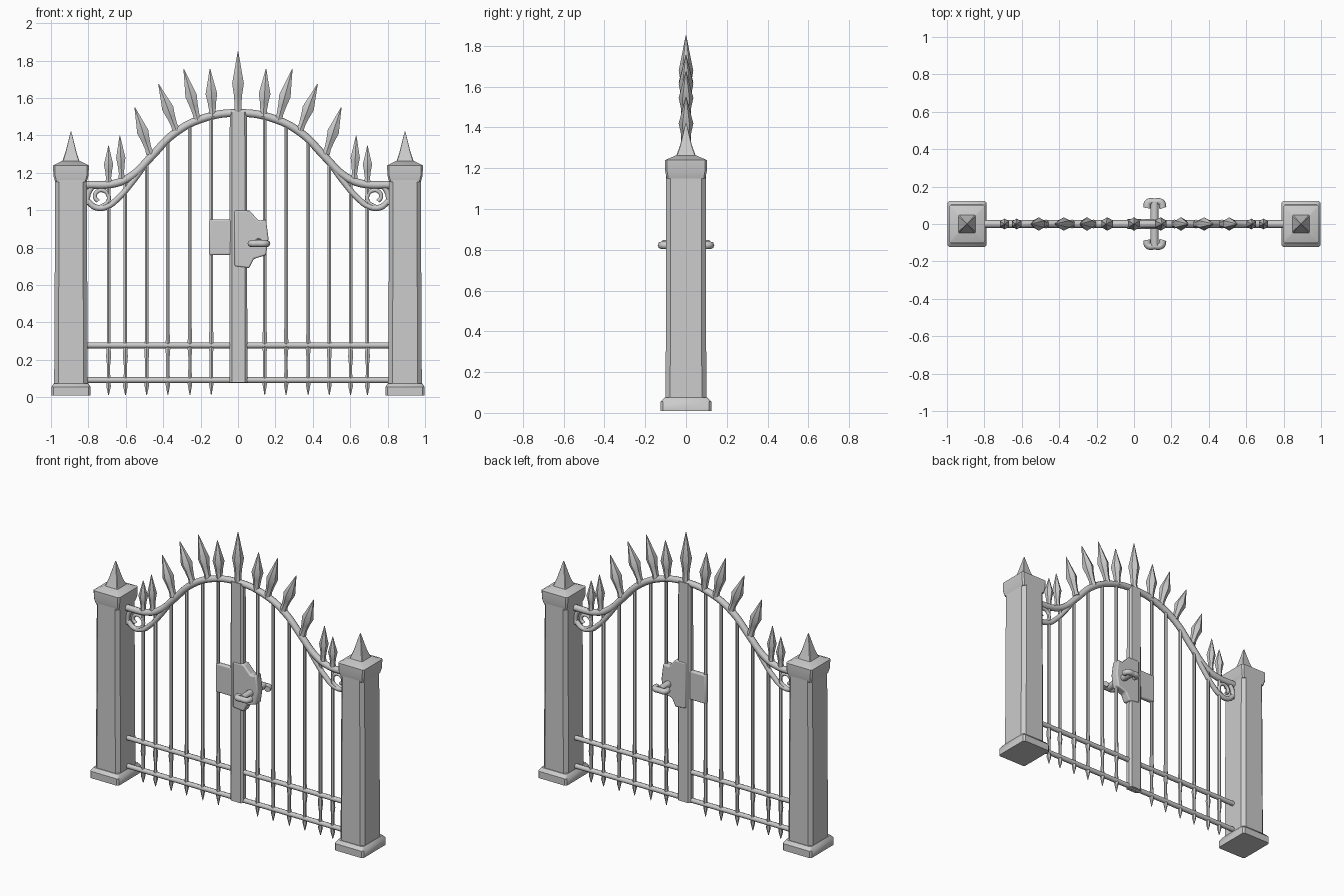
import bpy, bmesh, math
from mathutils import Vector

if "Cube" in bpy.data.objects:
    bpy.data.objects.remove(bpy.data.objects["Cube"], do_unlink=True)

GREY = (0.6, 0.6, 0.6, 1)
iron = bpy.data.materials.new("plain grey")
iron.use_nodes = True
iron.diffuse_color = GREY
iron.node_tree.nodes["Principled BSDF"].inputs["Base Color"].default_value = GREY


def finish(name, bm, angle=40):
    bmesh.ops.recalc_face_normals(bm, faces=bm.faces)
    mesh = bpy.data.meshes.new(name)
    bm.to_mesh(mesh)
    bm.free()
    mesh.materials.append(iron)
    obj = bpy.data.objects.new(name, mesh)
    bpy.context.collection.objects.link(obj)
    bpy.ops.object.select_all(action="DESELECT")
    obj.select_set(True)
    bpy.context.view_layer.objects.active = obj
    bpy.ops.object.shade_smooth_by_angle(angle=math.radians(angle))
    return obj


def skin(bm, rings):
    """Join rings of points into a closed skin."""
    loops = [[bm.verts.new(p) for p in ring] for ring in rings]
    n = len(loops[0])
    for a, b in zip(loops, loops[1:]):
        for i in range(n):
            j = (i + 1) % n
            bm.faces.new((a[i], a[j], b[j], b[i]))
    bm.faces.new(loops[0][::-1])
    bm.faces.new(loops[-1])


def block(name, x, levels, cut=0.1):
    """Upright block with chamfered corners; levels are (z, half x, half y)."""
    bm = bmesh.new()
    rings = []
    for z, hx, hy in levels:
        c = cut * min(hx, hy)
        quarter = [(hx, hy - c), (hx - c, hy)]
        pts = quarter + [(-a, b) for a, b in quarter[::-1]]
        pts += [(-a, -b) for a, b in pts]
        rings.append([(x + a, b, z) for a, b in pts])
    skin(bm, rings)
    return finish(name, bm)


def spindle(name, start, end, profile, sides=6):
    """Turned piece between two points; profile is (fraction, radius)."""
    a, b = Vector(start), Vector(end)
    side = Vector((0, 1, 0))
    across = side.cross((b - a).normalized())
    bm = bmesh.new()
    rings = []
    for t, r in profile:
        c = a.lerp(b, t)
        rings.append([c + r * (math.cos(k * math.tau / sides) * side
                               + math.sin(k * math.tau / sides) * across)
                      for k in range(sides)])
    skin(bm, rings)
    return finish(name, bm, 50)


def tube(name, points, radius, smooth=True):
    curve = bpy.data.curves.new(name, "CURVE")
    curve.dimensions = "3D"
    curve.bevel_depth = radius
    curve.bevel_resolution = 2
    curve.use_fill_caps = True
    curve.resolution_u = 6
    spline = curve.splines.new("BEZIER" if smooth else "POLY")
    target = spline.bezier_points if smooth else spline.points
    target.add(len(points) - 1)
    for p, co in zip(target, points):
        if smooth:
            p.co = co
            p.handle_left_type = p.handle_right_type = "AUTO"
        else:
            p.co = (*co, 1)
    temp = bpy.data.objects.new(name, curve)
    bpy.context.collection.objects.link(temp)
    bpy.context.view_layer.update()
    mesh = temp.evaluated_get(bpy.context.evaluated_depsgraph_get()).to_mesh()
    bm = bmesh.new()
    bm.from_mesh(mesh)
    bpy.data.objects.remove(temp, do_unlink=True)
    return finish(name, bm, 50)


def plate(name, outline, half):
    """Flat piece cut from an (x, z) outline, with softened edges."""
    bm = bmesh.new()
    skin(bm, [[(x, y, z) for x, z in outline] for y in (-half, half)])
    obj = finish(name, bm)
    bevel = obj.modifiers.new("soft edges", "BEVEL")
    bevel.width = 0.008
    bevel.segments = 2
    return obj


# Arch height along the half width, shared by the rail and the bars
ARCH = [(0, 1.52), (0.175, 1.495), (0.335, 1.415), (0.47, 1.28),
        (0.56, 1.19), (0.65, 1.145), (0.82, 1.135)]


def arch_z(x):
    for (x0, z0), (x1, z1) in zip(ARCH, ARCH[1:]):
        if x <= x1:
            return z0 + (z1 - z0) * (x - x0) / (x1 - x0)
    return ARCH[-1][1]


half_arch = [(x, 0, z) for x, z in ARCH]
tube("arch_rail", [(-x, y, z) for x, y, z in half_arch[:0:-1]] + half_arch, 0.021)

# Straight lower rails
for name, z in (("bottom_rail", 0.092), ("middle_rail", 0.278)):
    tube(name, [(-0.83, 0, z), (0.83, 0, z)], 0.016, smooth=False)

SPEAR = [(0, 0.024), (0.12, 0.02), (0.3, 0.026), (0.48, 0.036), (0.72, 0.02), (1, 0.002)]
BAR_X = (0.143, 0.257, 0.375, 0.488, 0.602, 0.692)
# Spear heads: foot x, foot z, tip x, tip z
HEADS = [(0.135, 1.5, 0.15, 1.755), (0.215, 1.48, 0.29, 1.755), (0.33, 1.425, 0.425, 1.675),
         (0.47, 1.3, 0.552, 1.55), (0.622, 1.17, 0.632, 1.4), (0.692, 1.15, 0.692, 1.345)]

for s, label in ((1, "left"), (-1, "right")):
    # Gate post with plinth, cap and spike
    px = s * 0.893
    block(label + "_post_shaft", px, [(0.04, 0.09, 0.1), (1.2, 0.084, 0.097)], 0.25)
    block(label + "_post_plinth", px, [(0.01, 0.105, 0.124), (0.055, 0.105, 0.124),
                                       (0.075, 0.092, 0.105)])
    block(label + "_post_cap", px, [(1.15, 0.084, 0.095), (1.185, 0.094, 0.102),
                                    (1.24, 0.096, 0.102), (1.262, 0.05, 0.052)])
    block(label + "_post_spike", px, [(1.25, 0.05, 0.052), (1.31, 0.03, 0.03),
                                      (1.42, 0.002, 0.002)])

    # Upright bars with pointed feet
    for i, x in enumerate(BAR_X):
        top = arch_z(x) if x < 0.5 else 1.15
        bar = [(0, 0.002), (0.04, 0.014), (0.1, 0.01), (0.14, 0.01),
               (0.18, 0.015), (0.25, 0.011), (1, 0.011)]
        spindle(f"{label}_bar_{i + 1}", (s * x, 0, 0.012), (s * x, 0, top), bar)

    # Spear heads fanning out along the arch
    for i, (x0, z0, x1, z1) in enumerate(HEADS):
        scale = 1 if i < 4 else 0.8
        spindle(f"{label}_spear_{i + 1}", (s * x0, 0, z0), (s * x1, 0, z1),
                [(t, r * scale) for t, r in SPEAR])

    # Scroll under the shoulder of the arch
    sweep = [(0.5, 1.24), (0.57, 1.145), (0.64, 1.065), (0.7, 1.02), (0.76, 1.015), (0.805, 1.05)]
    tube(label + "_scroll", [(s * x, 0, z) for x, z in sweep], 0.016)
    curl = [(s * (0.735 + r * math.cos(a)), 0, 1.07 + r * math.sin(a))
            for a, r in ((math.radians(d), 0.025 + (d + 60) * 0.00008)
                         for d in range(-60, 271, 55))]
    tube(label + "_scroll_curl", curl, 0.011)
    tube(label + "_scroll_link", [(s * 0.775, 0, 1.13), (s * 0.8, 0, 1.09), (s * 0.805, 0, 1.03)], 0.014)

spindle("centre_spear", (0, 0, 1.52), (0, 0, 1.85), SPEAR)

# Centre stile and lock
block("centre_stile", 0.002, [(0.08, 0.048, 0.026), (1.525, 0.046, 0.024)], 0.5)
plate("strike_plate", [(-0.155, 0.76), (-0.03, 0.76), (-0.03, 0.95), (-0.155, 0.95)], 0.016)
plate("lock_plate", [(-0.02, 0.7), (0.06, 0.69), (0.085, 0.74), (0.15, 0.76), (0.163, 0.85),
                     (0.15, 0.95), (0.11, 0.945), (0.06, 1.0), (-0.02, 1.0)], 0.028)

# Curved handles on both faces
for s, label in ((-1, "front"), (1, "back")):
    tube(label + "_handle_neck", [(0.11, 0, 0.83), (0.11, s * 0.115, 0.825)], 0.022, smooth=False)
    grip = [(0.07, 0.085), (0.075, 0.115), (0.11, 0.118), (0.145, 0.115), (0.155, 0.085)]
    tube(label + "_handle_grip", [(x, s * y, 0.822) for x, y in grip], 0.019)
